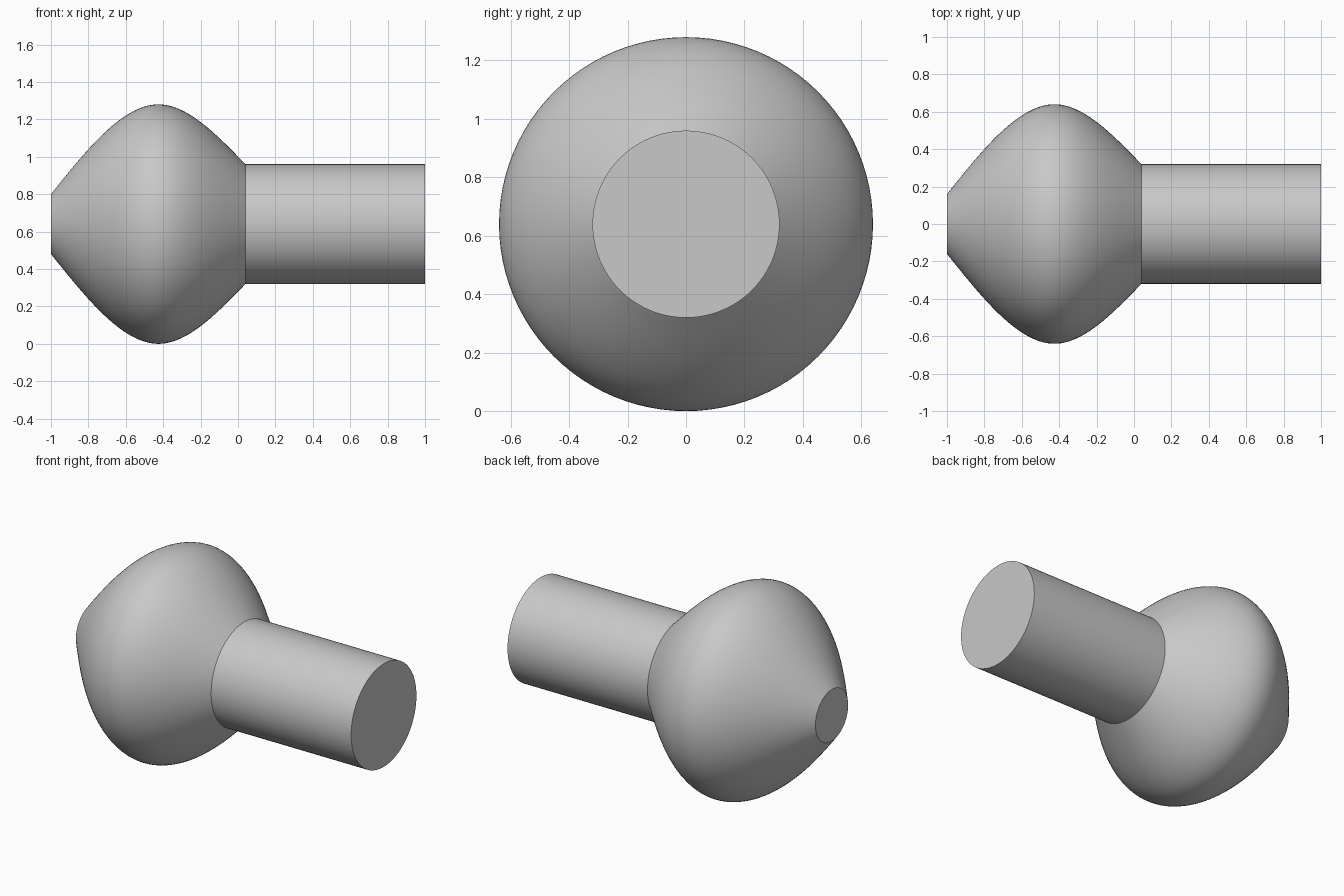
import bpy, bmesh, math

if "Cube" in bpy.data.objects:
    bpy.data.objects.remove(bpy.data.objects["Cube"])

SEGMENTS = 96
AXIS_HEIGHT = 0.64

grey = bpy.data.materials.new("plain_grey")
grey.diffuse_color = (0.58, 0.58, 0.58, 1)
grey.use_nodes = True
grey.node_tree.nodes["Principled BSDF"].inputs["Base Color"].default_value = grey.diffuse_color


def spline_through(p0, p1, p2, steps):
    """Natural cubic spline through three (x, radius) points."""
    h0, h1 = p1[0] - p0[0], p2[0] - p1[0]
    m = 3 * ((p2[1] - p1[1]) / h1 - (p1[1] - p0[1]) / h0) / (h0 + h1)
    points = []
    for i in range(steps + 1):
        x = p0[0] + (p2[0] - p0[0]) * i / steps
        if x <= p1[0]:
            a, b, h, t = p0, p1, h0, x - p0[0]
        else:
            a, b, h, t = p2, p1, h1, p2[0] - x
        r = a[1] + (b[1] - a[1]) * t / h + m / (6 * h) * (t ** 3 - h * h * t)
        points.append((x, r))
    return points


# Bulbous head flowing into a straight round shank, with flat end caps
profile = spline_through((-1, 0.16), (-0.42, 0.64), (0.04, 0.32), 48) + [(1, 0.32)]

bm = bmesh.new()
rings = []
for x, r in profile:
    angles = [2 * math.pi * k / SEGMENTS for k in range(SEGMENTS)]
    rings.append([bm.verts.new((x, r * math.cos(a), r * math.sin(a) + AXIS_HEIGHT))
                  for a in angles])
for a, b in zip(rings, rings[1:]):
    for k in range(SEGMENTS):
        n = (k + 1) % SEGMENTS
        bm.faces.new((a[k], a[n], b[n], b[k]))
bm.faces.new(rings[0])
bm.faces.new(rings[-1])
bmesh.ops.recalc_face_normals(bm, faces=bm.faces)

mesh = bpy.data.meshes.new("knob_with_shank")
bm.to_mesh(mesh)
bm.free()
mesh.materials.append(grey)
knob = bpy.data.objects.new("knob_with_shank", mesh)
bpy.context.collection.objects.link(knob)

# Smooth surface with crisp neck and cap edges
bpy.context.view_layer.objects.active = knob
knob.select_set(True)
bpy.ops.object.shade_smooth_by_angle(angle=math.radians(30))
